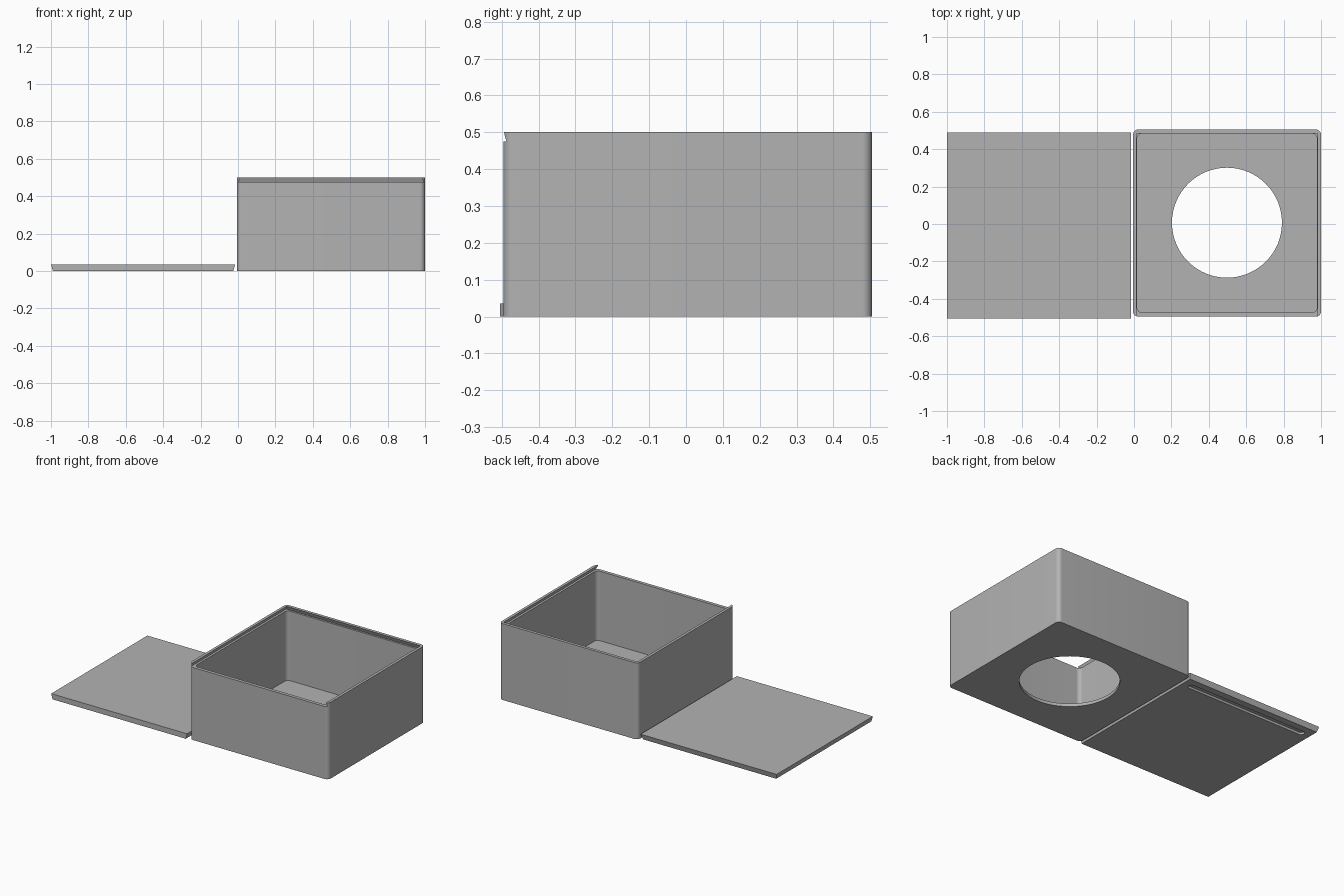
import bpy, bmesh
from math import sin, cos, pi, radians

cube = bpy.data.objects.get("Cube")
if cube:
    bpy.data.objects.remove(cube, do_unlink=True)

grey = bpy.data.materials.new("plain grey")
grey.use_nodes = True
colour = (0.45, 0.45, 0.45, 1)
grey.diffuse_color = colour
grey.node_tree.nodes["Principled BSDF"].inputs["Base Color"].default_value = colour


def rounded(x0, x1, y0, y1, r=0.0, steps=10):
    """Counter-clockwise rectangle outline with optional round corners."""
    if r == 0:
        return [(x0, y0), (x1, y0), (x1, y1), (x0, y1)]
    centres = [(x1 - r, y1 - r), (x0 + r, y1 - r), (x0 + r, y0 + r), (x1 - r, y0 + r)]
    return [(cx + r * cos(a), cy + r * sin(a))
            for k, (cx, cy) in enumerate(centres)
            for a in [(k + i / steps) * pi / 2 for i in range(steps + 1)]]


def loft(name, low, z0, high, z1):
    """Solid between two matching outlines at two heights."""
    bm = bmesh.new()
    a = [bm.verts.new((x, y, z0)) for x, y in low]
    b = [bm.verts.new((x, y, z1)) for x, y in high]
    bm.faces.new(a[::-1])
    bm.faces.new(b)
    n = len(a)
    for i in range(n):
        j = (i + 1) % n
        bm.faces.new((a[i], a[j], b[j], b[i]))
    bmesh.ops.remove_doubles(bm, verts=bm.verts[:], dist=1e-6)
    bmesh.ops.recalc_face_normals(bm, faces=bm.faces[:])
    mesh = bpy.data.meshes.new(name)
    bm.to_mesh(mesh)
    bm.free()
    mesh.materials.append(grey)
    obj = bpy.data.objects.new(name, mesh)
    bpy.context.collection.objects.link(obj)
    return obj


def cut(obj, cutter):
    """Subtract the cutter, then discard it."""
    cutter.hide_render = True
    bpy.ops.object.select_all(action='DESELECT')
    bpy.context.view_layer.objects.active = obj
    obj.select_set(True)
    mod = obj.modifiers.new("cut", 'BOOLEAN')
    mod.operation = 'DIFFERENCE'
    mod.solver = 'EXACT'
    mod.object = cutter
    bpy.ops.object.modifier_apply(modifier=mod.name)
    bpy.data.objects.remove(cutter, do_unlink=True)


# Open box with rounded upright corners
X0, X1, Y0, Y1, H = -0.005, 1.0, -0.495, 0.505, 0.5
WALL, FLOOR, RAIL = 0.022, 0.02, 0.475
outer = rounded(X0, X1, Y0, Y1, 0.027)
box = loft("box", outer, 0, outer, H)
inner = rounded(X0 + WALL, X1 - WALL, Y0 + WALL, Y1 - WALL, 0.025)
cut(box, loft("cavity_cutter", inner, FLOOR, inner, H + 0.1))

# Round opening in the floor
circle = [(0.497 + 0.294 * cos(i * pi / 32), 0.007 + 0.294 * sin(i * pi / 32)) for i in range(64)]
cut(box, loft("hole_cutter", circle, -0.1, circle, 0.1))


# Dovetail channel for the sliding lid, open at the front
def channel(inset):
    return rounded(X0 + inset, X1 - inset, Y0 - 0.1, Y1 - inset - 0.002)


cut(box, loft("channel_cutter", channel(0.0075), RAIL, channel(0.0185), H + 0.001))

# Sliding lid lying upside down beside the box
lid = loft("lid", rounded(-0.99, -0.025, -0.505, 0.48), 0,
           rounded(-1.0, -0.015, -0.505, 0.49), 0.035)

# Finger groove under the lid
groove = rounded(-0.945, -0.07, 0.395, 0.435, 0.0199, 6)
cut(lid, loft("groove_cutter", groove, -0.05, groove, 0.015))

# Smooth the round corners, keep the edges sharp
for obj in (box, lid):
    bpy.ops.object.select_all(action='DESELECT')
    bpy.context.view_layer.objects.active = obj
    obj.select_set(True)
    bpy.ops.object.shade_smooth_by_angle(angle=radians(30))
